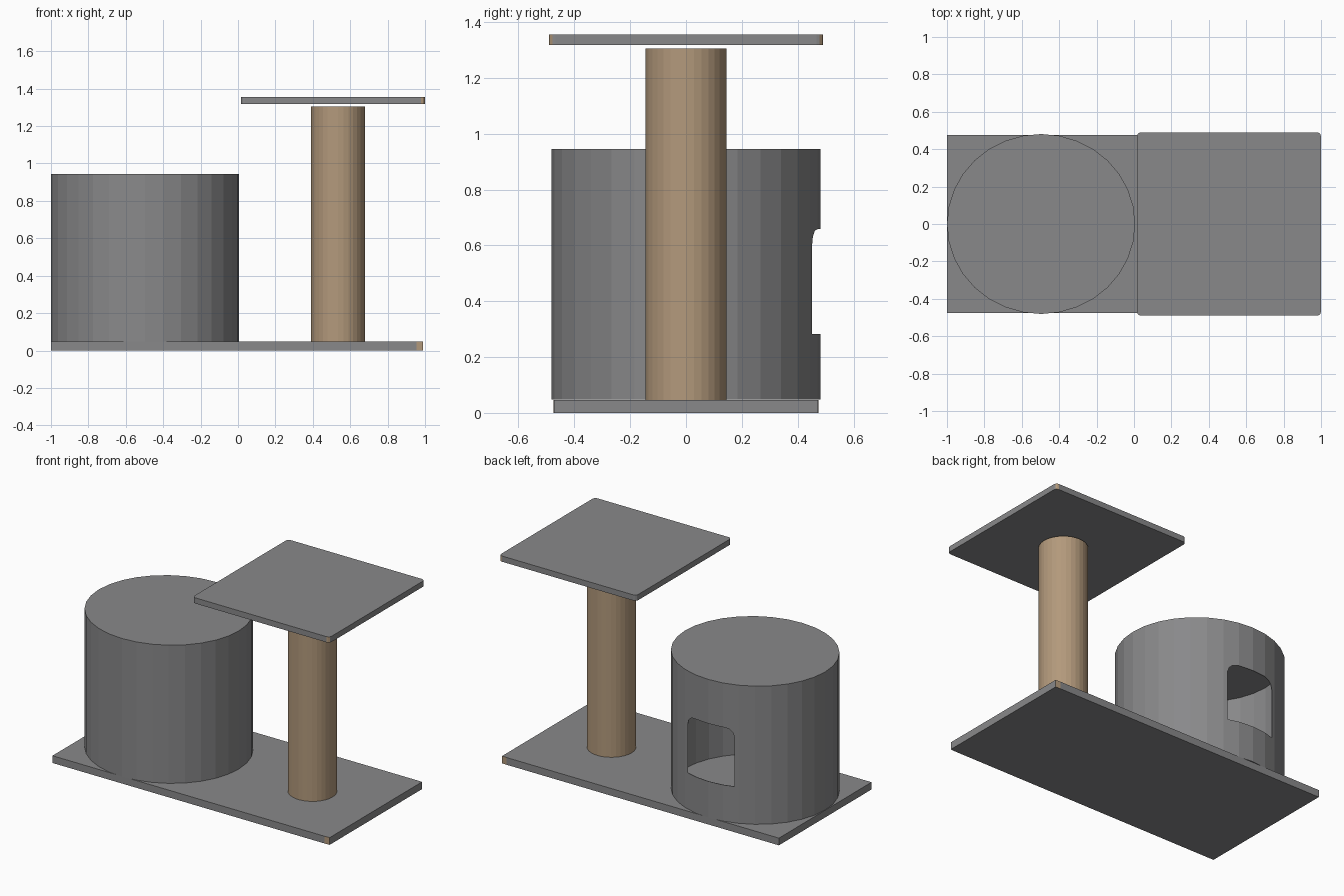
import bpy, bmesh, math

if "Cube" in bpy.data.objects:
    bpy.data.objects.remove(bpy.data.objects["Cube"])


def material(name, rgb):
    m = bpy.data.materials.new(name)
    m.diffuse_color = (*rgb, 1)
    m.use_nodes = True
    m.node_tree.nodes["Principled BSDF"].inputs["Base Color"].default_value = m.diffuse_color
    return m


grey = material("grey plush", (0.25, 0.25, 0.255))
tan = material("tan sisal", (0.45, 0.32, 0.20))


def prism(name, outline, z0, z1, mats):
    """Upright flat-shaded prism over an xy outline (counter-clockwise)."""
    bm = bmesh.new()
    low = [bm.verts.new((x, y, z0)) for x, y in outline]
    top = [bm.verts.new((x, y, z1)) for x, y in outline]
    n = len(outline)
    bm.faces.new(low[::-1])
    bm.faces.new(top)
    for i in range(n):
        j = (i + 1) % n
        bm.faces.new((low[i], low[j], top[j], top[i]))
    bm.normal_update()
    me = bpy.data.meshes.new(name)
    bm.to_mesh(me)
    bm.free()
    ob = bpy.data.objects.new(name, me)
    bpy.context.collection.objects.link(ob)
    for m in mats:
        me.materials.append(m)
    return ob


def ellipse(cx, rx, ry, n=32):
    return [(cx + rx * math.cos(2 * math.pi * i / n),
             ry * math.sin(2 * math.pi * i / n)) for i in range(n)]


def rounded_rect(x0, x1, hy, r, seg=3):
    pts = []
    for k, (cx, cy) in enumerate([(x1 - r, hy - r), (x0 + r, hy - r),
                                  (x0 + r, r - hy), (x1 - r, r - hy)]):
        for s in range(seg + 1):
            a = math.pi / 2 * (k + s / seg)
            pts.append((cx + r * math.cos(a), cy + r * math.sin(a)))
    return pts


def paint_right_corners(ob, x_min):
    # bare tan board shows at the front and back of the right-hand corners
    for p in ob.data.polygons:
        if p.center.x > x_min and abs(p.normal.y) > 0.6:
            p.material_index = 1


# base board, sides split near the right end for the bare corners
base = prism("base_board", [(-1, -0.475), (0.955, -0.475), (0.99, -0.473),
                            (0.99, 0.473), (0.955, 0.475), (-1, 0.475)],
             0, 0.047, [grey, tan])
paint_right_corners(base, 0.96)

# top platform with small rounded corners
platform = prism("top_platform", rounded_rect(0.015, 1.0, 0.49, 0.022),
                 1.318, 1.355, [grey, tan])
paint_right_corners(platform, 0.98)

# scratching post
prism("scratching_post", ellipse(0.535, 0.145, 0.145), 0.045, 1.305, [tan])

# hollow hideaway drum with thin walls
drum = prism("hideaway_drum", ellipse(-0.497, 0.503, 0.481), 0.048, 0.945, [grey])
shell = drum.modifiers.new("thin wall", 'SOLIDIFY')
shell.thickness = 0.005
shell.offset = -1

# doorway cutter: arched-corner outline pushed through the back wall
half = [(0.168, 0.283), (0.168, 0.60), (0.158, 0.632), (0.135, 0.652), (0.10, 0.658)]
door = half + [(-x, z) for x, z in half[::-1]]
cutter = prism("doorway_cutter", door, 0.3, 0.7, [grey])
for v in cutter.data.vertices:
    x, z, y = v.co
    v.co = (x - 0.497, y, z)
bm = bmesh.new()
bm.from_mesh(cutter.data)
bmesh.ops.recalc_face_normals(bm, faces=bm.faces)
bm.to_mesh(cutter.data)
bm.free()
cutter.hide_render = True
cutter.hide_viewport = True

cut = drum.modifiers.new("doorway", 'BOOLEAN')
cut.operation = 'DIFFERENCE'
cut.solver = 'EXACT'
cut.object = cutter
